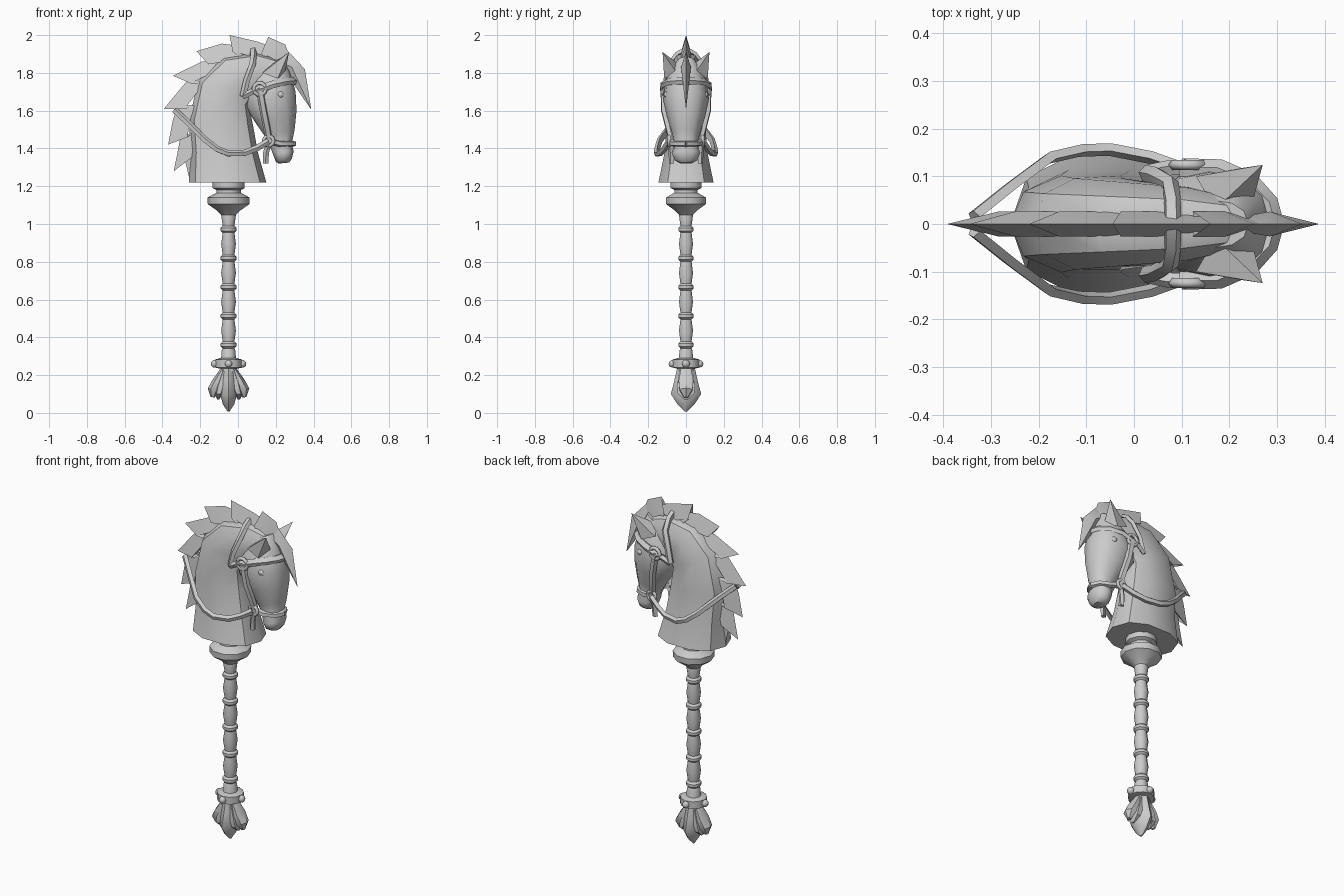
import bpy, bmesh, math
from mathutils import Vector as V

CX = -0.05  # shaft axis


def finish(name, verts, faces, angle=40, mirror=False):
    if mirror:
        n = len(verts)
        verts = list(verts) + [(v[0], -v[1], v[2]) for v in verts]
        faces = list(faces) + [tuple(i + n for i in reversed(f)) for f in faces]
    me = bpy.data.meshes.new(name)
    me.from_pydata([tuple(v) for v in verts], [], faces)
    bm = bmesh.new()
    bm.from_mesh(me)
    bmesh.ops.recalc_face_normals(bm, faces=bm.faces)
    bm.to_mesh(me)
    bm.free()
    ob = bpy.data.objects.new(name, me)
    bpy.context.collection.objects.link(ob)
    bpy.ops.object.select_all(action='DESELECT')
    ob.select_set(True)
    bpy.context.view_layer.objects.active = ob
    bpy.ops.object.shade_smooth_by_angle(angle=math.radians(angle))
    return ob


def skin(rings, n, closed=False):
    """Faces joining consecutive rings of n points."""
    m = len(rings) // n
    faces = []
    for r in range(m if closed else m - 1):
        for i in range(n):
            j, q = (i + 1) % n, (r + 1) % m
            faces.append((r * n + i, r * n + j, q * n + j, q * n + i))
    if not closed:
        faces += [tuple(range(n)), tuple(range((m - 1) * n, m * n))]
    return faces


def loft(name, sections, n=10, power=0.85, angle=40, y0=0.0, mirror=False):
    """Sections: back x, z, front x, z, half width in y."""
    pts = []
    sp = lambda t: math.copysign(abs(t) ** power, t)
    for bx, bz, fx, fz, hw in sections:
        for i in range(n):
            a = math.tau * i / n
            c, s = sp(math.cos(a)), sp(math.sin(a))
            pts.append((bx + (fx - bx) * (c + 1) / 2, y0 + hw * s, bz + (fz - bz) * (c + 1) / 2))
    return finish(name, pts, skin(pts, n), angle, mirror)


def lathe(name, profile, n=10, angle=40):
    return loft(name, [(CX - r, z, CX + r, z, r) for r, z in profile], n, 1.0, angle)


def strap(name, path, w, t=0.012, centre=(0.12, 0, 1.6), mirror=True):
    """Flat band swept along a path, its flat side facing away from centre."""
    p = [V(q) for q in path]
    pts = []
    for i, q in enumerate(p):
        tan = (p[min(i + 1, len(p) - 1)] - p[max(i - 1, 0)]).normalized()
        out = q - V(centre)
        out = (out - tan * out.dot(tan)).normalized()
        side = tan.cross(out)
        pts += [q + side * a * w / 2 + out * b * t for a, b in ((-1, -.6), (-.6, 1), (.6, 1), (1, -.6))]
    return finish(name, pts, skin(pts, 4), 50, mirror)


def ball(name, c, r, seg=8):
    bm = bmesh.new()
    bmesh.ops.create_uvsphere(bm, u_segments=seg, v_segments=6, radius=r)
    vs = [v.co + V(c) for v in bm.verts]
    fs = [tuple(v.index for v in f.verts) for f in bm.faces]
    bm.free()
    return finish(name, vs, fs, 60, abs(c[1]) > 0.03)


def torus(name, c, R, r, n=10, k=5):
    pts = []
    for i in range(n):
        a = math.tau * i / n
        for j in range(k):
            b = math.tau * j / k
            d = R + r * math.cos(b)
            pts.append((c[0] + d * math.cos(a), c[1] + r * math.sin(b), c[2] + d * math.sin(a)))
    return finish(name, pts, skin(pts, k, True), 80, True)


# Shaft with bound rings
shaft = [(0.045, 0.22), (0.036, 0.33)]
for k in range(5):
    z = 0.36 + 0.153 * k
    shaft += [(0.031, z - 0.018), (0.042, z - 0.008), (0.042, z + 0.008), (0.031, z + 0.018), (0.039, z + 0.075)]
shaft += [(0.03, 1.08)]
lathe("shaft", shaft)

# Top collar under the neck
lathe("top_collar", [(0.035, 1.045), (0.06, 1.07), (0.11, 1.105), (0.112, 1.14), (0.065, 1.165),
                     (0.065, 1.18), (0.085, 1.19), (0.085, 1.23)])

# Lower ring with studs
lathe("lower_ring", [(0.05, 0.235), (0.072, 0.24), (0.072, 0.282), (0.045, 0.29)], 12)
for sx in (-1, 1):
    ball("ring_stud_x", (CX + sx * 0.073, 0, 0.26), 0.021)
ball("ring_stud_y", (CX, 0.072, 0.26), 0.02)

# Leaf-shaped pommel
loft("pommel_core", [(CX - a, z, CX + a, z, b) for a, b, z in
     ((.035, .045, .245), (.045, .062, .17), (.045, .08, .10), (.03, .045, .045), (.006, .008, .008))], 8, 1.1)
for s in (-1, 1):
    loft("pommel_leaf_outer", [(CX + s * a, z, CX + s * b, w, h) for a, z, b, w, h in
         ((.01, .23, .035, .245, .03), (.03, .16, .085, .175, .045), (.05, .115, .11, .13, .04), (.075, .08, .095, .085, .012))], 6, 1)
    loft("pommel_leaf_inner", [(CX + s * a, z, CX + s * b, z, h) for a, b, z, h in
         ((.0, .035, .23, .04), (.015, .07, .14, .055), (.03, .075, .10, .05), (.05, .06, .07, .01))], 6, 1)

# Neck
loft("neck", [(-.26, 1.22, .15, 1.22, .152), (-.25, 1.38, .105, 1.38, .118), (-.26, 1.55, .08, 1.52, .106),
              (-.21, 1.76, .06, 1.62, .10), (-.08, 1.885, .08, 1.66, .092), (.10, 1.91, .13, 1.68, .08),
              (.23, 1.87, .2, 1.7, .055)], 10, 0.85)

# Head
loft("head", [(.09, 1.82, .24, 1.885, .05), (.04, 1.71, .275, 1.81, .108), (.04, 1.62, .305, 1.70, .122),
              (.09, 1.54, .31, 1.60, .102), (.145, 1.46, .30, 1.50, .074), (.17, 1.41, .285, 1.425, .058),
              (.185, 1.37, .295, 1.385, .076), (.20, 1.33, .285, 1.345, .06), (.215, 1.32, .27, 1.325, .035)], 12, 0.9)
ball("eye", (.225, .098, 1.685), .02)

# Ears
ear = [(.13, .10, 1.80), (.17, .03, 1.84), (.25, .05, 1.80), (.21, .115, 1.77), (.27, .124, 1.91)]
finish("ear", ear, [(0, 1, 4), (1, 2, 4), (2, 3, 4), (3, 0, 4), (3, 2, 1, 0)], 30, True)

# Mane: jagged outline (x, z) thickening toward the crest
outline = [(.28, 1.87), (.25, 1.95), (.16, 1.99), (.185, 1.935), (.106, 1.965), (-.045, 2.0), (.025, 1.94),
           (-.085, 1.955), (-.22, 1.915), (-.115, 1.93), (-.13, 1.865), (-.19, 1.86), (-.345, 1.785), (-.25, 1.78),
           (-.31, 1.71), (-.392, 1.61), (-.315, 1.635), (-.345, 1.55), (-.37, 1.42), (-.305, 1.46),
           (-.32, 1.38), (-.34, 1.28), (-.28, 1.335), (-.255, 1.23), (-.235, 1.40)]
mv, mf = [], []
for x, z in outline:
    ix, iz = 0.02 + (x - 0.02) * 0.74, 1.6 + (z - 1.6) * 0.78
    mv += [(x, 0, z), (ix, .026, iz), (ix, -.026, iz)]
for i in range(len(outline) - 1):
    a, b = 3 * i, 3 * i + 3
    mf += [(a, b, b + 1, a + 1), (a, a + 2, b + 2, b), (a + 1, b + 1, b + 2, a + 2)]
finish("mane", mv, mf, 30)

# Forelock hanging in front of the face
lock = [(.388, 1.605), (.354, 1.82), (.265, 1.915), (.14, 1.90), (.26, 1.79)]
lv = [(x, 0, z) for x, z in lock] + [(.285, .026, 1.83), (.285, -.026, 1.83)]
finish("forelock", lv, [(i, (i + 1) % 5, k) for k in (5, 6) for i in range(5)], 30)

# Bridle straps
strap("cheek_strap", [(.115, .122, 1.72), (.135, .118, 1.6), (.155, .093, 1.5), (.165, .078, 1.44)], .038)
strap("brow_band", [(.10, .12, 1.71), (.18, .118, 1.74), (.245, .09, 1.755), (.285, .045, 1.76), (.297, 0, 1.76)], .045)
strap("nose_band", [(.16, .08, 1.44), (.22, .07, 1.425), (.275, .045, 1.425), (.297, 0, 1.425)], .032, centre=(.2, 0, 1.42))
strap("throat_strap", [(.115, .12, 1.715), (.07, .118, 1.70), (.025, .108, 1.675)], .032)
strap("crown_strap", [(.025, .108, 1.675), (.045, .104, 1.76), (.075, .085, 1.845), (.08, .045, 1.90), (.08, 0, 1.925)], .036)
strap("reins", [(.16, .092, 1.435), (.10, .115, 1.40), (.037, .138, 1.375), (-.05, .155, 1.372), (-.11, .153, 1.395),
                (-.175, .138, 1.445), (-.26, .075, 1.53), (-.335, .015, 1.60)], .034, .012, (-.05, 0, 1.42))

# Bridle rings and bit shanks
torus("cheek_ring", (.115, .124, 1.715), .032, .011)
torus("bit_ring", (.162, .088, 1.44), .026, .01)
strap("bit_shank", [(.165, .085, 1.43), (.15, .078, 1.38), (.148, .075, 1.32)], .03)
